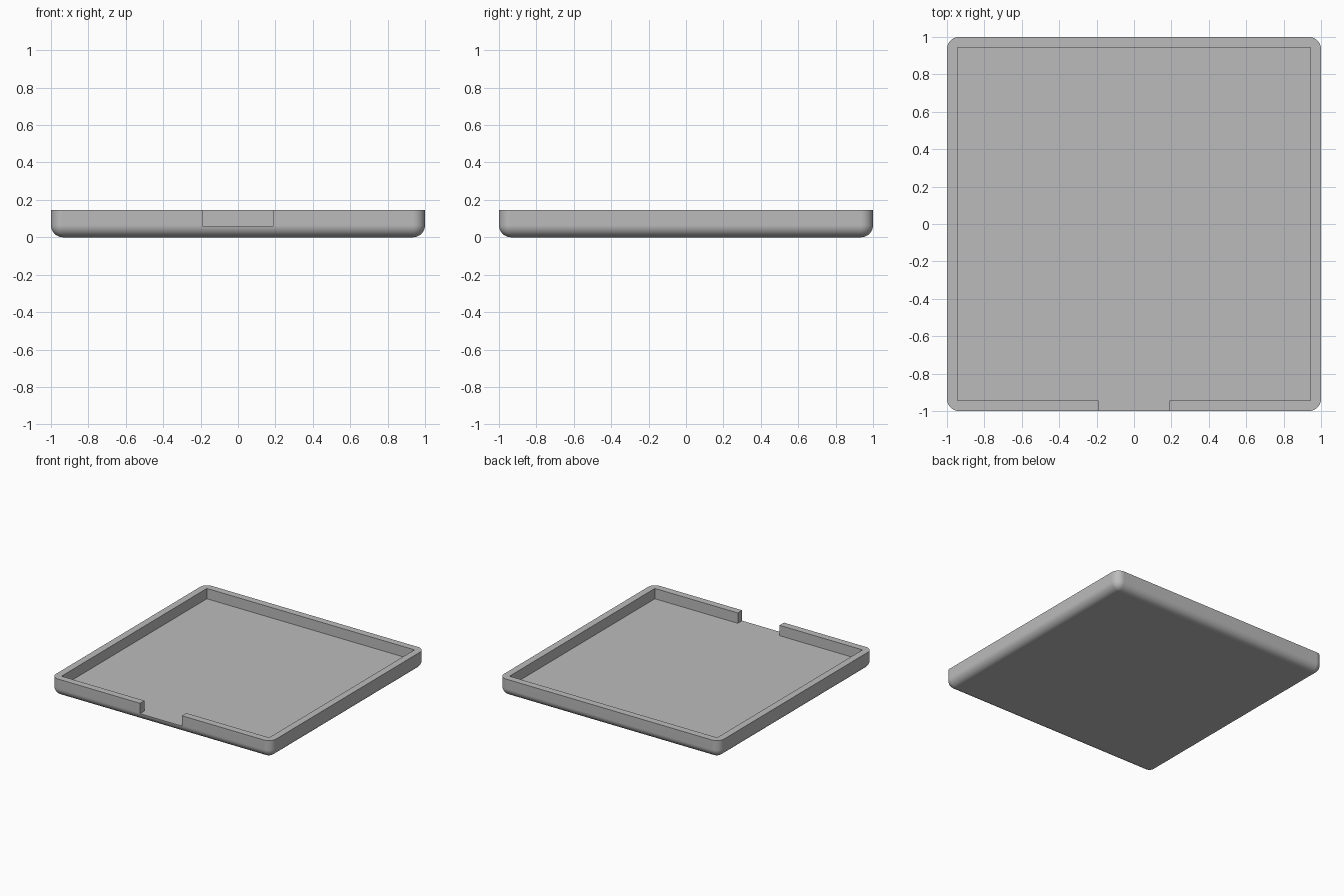
import bpy
import bmesh

HEIGHT, FLOOR, RADIUS = 0.145, 0.06, 0.065
INNER, NOTCH = 0.943, 0.19

cube = bpy.data.objects.get("Cube")
if cube:
    bpy.data.objects.remove(cube, do_unlink=True)

grey = bpy.data.materials.new("plain_grey")
grey.use_nodes = True
colour = (0.5, 0.5, 0.5, 1)
grey.diffuse_color = colour
grey.node_tree.nodes["Principled BSDF"].inputs["Base Color"].default_value = colour


def prism(name, outline, z0, z1, radius=0):
    """Extrude an outline; optionally round its upright and bottom edges."""
    bm = bmesh.new()
    base = bm.faces.new([bm.verts.new((x, y, z0)) for x, y in outline])
    top = bmesh.ops.extrude_face_region(bm, geom=[base], use_keep_orig=True)["geom"]
    for v in top:
        if isinstance(v, bmesh.types.BMVert):
            v.co.z = z1
    bmesh.ops.recalc_face_normals(bm, faces=bm.faces)
    if radius:
        edges = [e for e in bm.edges if min(v.co.z for v in e.verts) < z0 + 0.001]
        bmesh.ops.bevel(bm, geom=edges, offset=radius, offset_type='OFFSET',
                        segments=10, profile=0.5, affect='EDGES')
    mesh = bpy.data.meshes.new(name)
    bm.to_mesh(mesh)
    bm.free()
    mesh.materials.append(grey)
    obj = bpy.data.objects.new(name, mesh)
    bpy.context.collection.objects.link(obj)
    return obj


# Tray body with rounded corners and underside edge
tray = prism("tray", [(-1, -1), (1, -1), (1, 1), (-1, 1)], 0, HEIGHT, RADIUS)

# Recess and front opening, cut as one shape down to the floor
half = [(NOTCH, -1.1), (NOTCH, -INNER), (INNER, -INNER), (INNER, INNER)]
outline = half + [(-x, y) for x, y in reversed(half)]
cutter = prism("recess_cutter", outline, FLOOR, HEIGHT + 0.1)
cutter.hide_render = True

bpy.ops.object.select_all(action='DESELECT')
bpy.context.view_layer.objects.active = tray
tray.select_set(True)
cut = tray.modifiers.new("recess", 'BOOLEAN')
cut.operation = 'DIFFERENCE'
cut.solver = 'EXACT'
cut.object = cutter
bpy.ops.object.modifier_apply(modifier=cut.name)
bpy.data.objects.remove(cutter, do_unlink=True)

# Smooth fillets with crisp rims and even flat faces
bpy.ops.object.shade_smooth_by_angle()
weighted = tray.modifiers.new("even_flats", 'WEIGHTED_NORMAL')
weighted.keep_sharp = True
